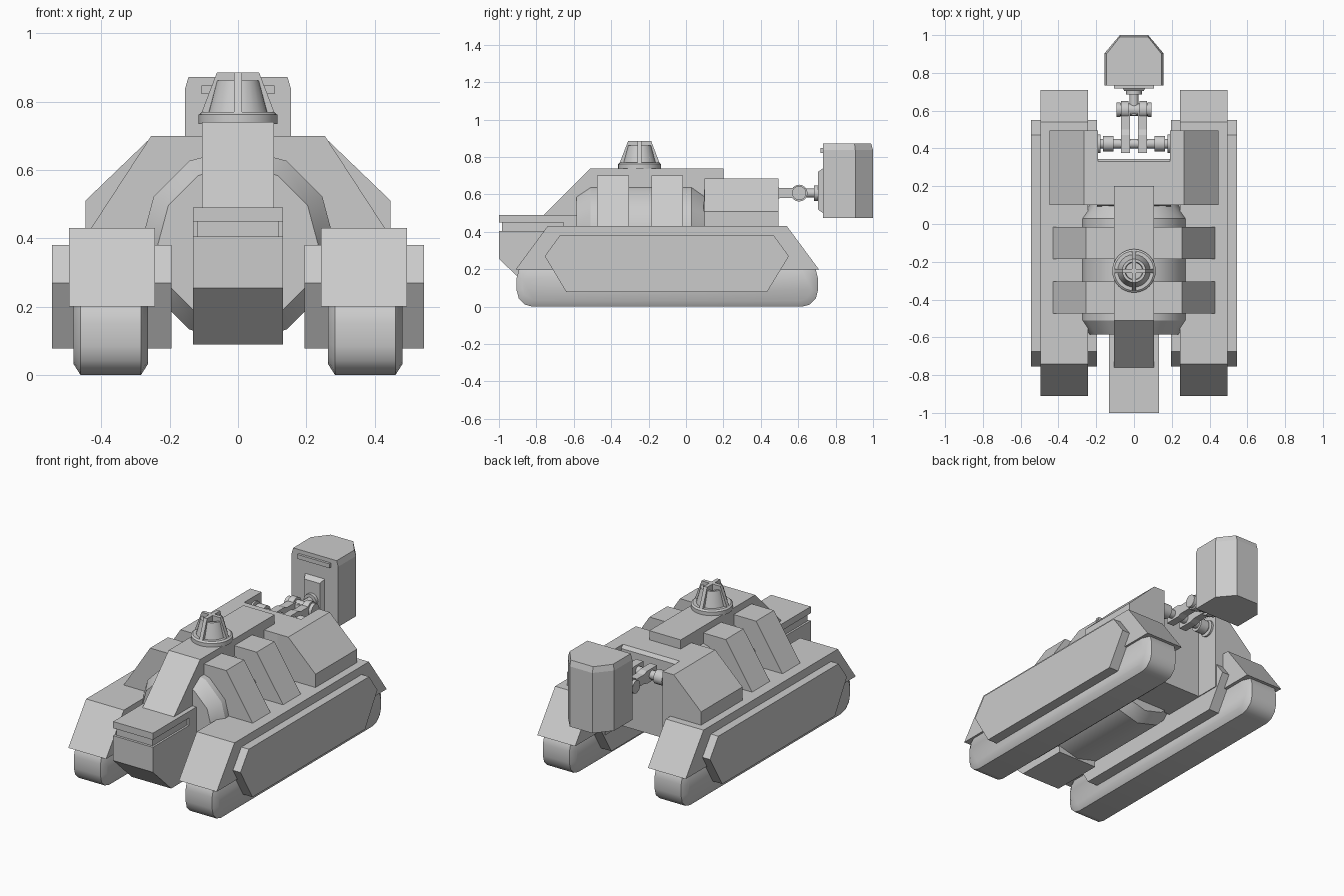
import bpy, bmesh, math
from mathutils import Vector

if "Cube" in bpy.data.objects:
    bpy.data.objects.remove(bpy.data.objects["Cube"])


def loft(name, axis, rings, mirror=False, smooth=False):
    """Solid through rings: (position on axis, [2D points]). 2D = remaining axes in order."""
    bm = bmesh.new()
    loops = []
    for p, pts in rings:
        loop = []
        for u, v in pts:
            co = {'x': (p, u, v), 'y': (u, p, v), 'z': (u, v, p)}[axis]
            loop.append(bm.verts.new(co))
        loops.append(loop)
    n = len(loops[0])
    for a, b in zip(loops, loops[1:]):
        for i in range(n):
            j = (i + 1) % n
            bm.faces.new((a[i], a[j], b[j], b[i]))
    bm.faces.new(loops[0])
    bm.faces.new(loops[-1])
    bmesh.ops.recalc_face_normals(bm, faces=bm.faces)
    me = bpy.data.meshes.new(name)
    bm.to_mesh(me)
    bm.free()
    ob = bpy.data.objects.new(name, me)
    bpy.context.collection.objects.link(ob)
    if mirror:
        ob.modifiers.new("Mirror", 'MIRROR').use_bisect_axis[0] = False
    if smooth:
        bpy.ops.object.select_all(action='DESELECT')
        ob.select_set(True)
        bpy.context.view_layer.objects.active = ob
        bpy.ops.object.shade_smooth_by_angle(angle=math.radians(32))
    return ob


def prism(name, axis, a, b, pts, mirror=False):
    return loft(name, axis, [(a, pts), (b, pts)], mirror)


def rect(u0, u1, v0, v1):
    return [(u0, v0), (u1, v0), (u1, v1), (u0, v1)]


def circle(cu, cv, r, n=16):
    return [(cu + r * math.cos(2 * math.pi * i / n), cv + r * math.sin(2 * math.pi * i / n))
            for i in range(n)]


def round_rect(u0, u1, v0, v1, r, seg=3):
    pts = []
    corners = [(u1 - r, v1 - r), (u0 + r, v1 - r), (u0 + r, v0 + r), (u1 - r, v0 + r)]
    for k, (cu, cv) in enumerate(corners):
        for i in range(seg + 1):
            t = math.pi / 2 * (k + i / seg)
            pts.append((cu + r * math.cos(t), cv + r * math.sin(t)))
    return pts


# Track units: tread, fender and hexagonal side panel
outer = round_rect(-.905, .705, 0, .24, .085)
inner = round_rect(-.872, .672, .033, .207, .06)
loft("track_tread", 'x', [(.263, inner), (.284, outer), (.461, outer), (.482, inner)], True, True)
prism("track_fender", 'x', .243, .495, [(-.91, .2), (-.74, .43), (.54, .43), (.71, .2)], True)
prism("track_side_panel", 'x', .195, .545,
      [(-.755, .27), (-.675, .38), (.47, .38), (.55, .27), (.433, .078), (-.64, .078)], True)

# Barrel shaped middle hull
loft("barrel_hull", 'y', [(y, circle(0, .38, r, 12)) for y, r in
                          ((-.585, .235), (-.51, .285), (.03, .285), (.1, .235))], smooth=True)

# Armour ribs over the barrel
for i, y in enumerate((-.475, -.185)):
    prism(f"armour_rib_{i + 1}", 'y', y, y + .17,
          [(-.43, .43), (-.254, .7), (.254, .7), (.43, .43)])

# Nose with recessed visor slot
prism("nose_lower", 'x', -.132, .132,
      [(-1, .405), (-1, .255), (-.825, .09), (-.5, .09), (-.5, .405)])
prism("nose_slot_core", 'x', -.12, .12, rect(-.985, -.6, .39, .46))
prism("nose_rear", 'x', -.132, .132, rect(-.655, -.56, .405, .45))
prism("nose_lid", 'x', -.132, .132, rect(-1, -.56, .45, .49))

# Top spine with sloped front
prism("spine", 'x', -.105, .105,
      [(-.765, .485), (-.51, .74), (.2, .74), (.2, .45), (-.6, .45)])

# Rear hull and shoulder armour
prism("rear_hull", 'x', -.195, .195,
      [(.08, .2), (.345, .2), (.345, .665), (.33, .685), (.1, .685)])
prism("shoulder_armour", 'y', .1, .495,
      [(.19, .2), (.19, .685), (.265, .685), (.447, .51), (.447, .43), (.25, .43), (.25, .2)], True)

# Sensor cage on top
ty = -.248
loft("sensor_base", 'z', [(z, circle(0, ty, r, 32)) for z, r in
                          ((.735, .115), (.762, .115), (.77, .105))], smooth=True)
loft("sensor_cone", 'z', [(z, circle(0, ty, r, 24)) for z, r in
                          ((.765, .088), (.862, .062), (.862, .048), (.84, .045))], smooth=True)
fin = [(-.108, .765), (-.062, .885), (.062, .885), (.108, .765)]
prism("sensor_fin_across", 'y', ty - .011, ty + .011, fin)
prism("sensor_fin_along", 'x', -.011, .011, [(u + ty, z) for u, z in fin])

# Linkage between hull and rear pack
zc = .607


def rod(name, a, b, y, r, mirror=False):
    loft(name, 'x', [(a, circle(y, zc, r)), (b, circle(y, zc, r))], mirror, True)


rod("hinge_shaft", -.195, .195, .425, .026)
rod("hinge_collar", .108, .165, .425, .042, True)
rod("hinge_end", .178, .195, .425, .05, True)
prism("link_arm", 'x', .022, .07,
      [(.375, .57), (.375, .645), (.47, .645), (.5, .635), (.6, .635),
       (.6, .58), (.5, .58), (.47, .57)], True)
rod("link_arm_eye", .03, .068, .605, .045, True)
rod("front_joint", -.08, .08, .605, .032)
rod("front_joint_cap", .072, .092, .605, .038, True)
loft("pack_rod", 'y', [(.575, circle(0, zc, .024)), (.72, circle(0, zc, .024))], smooth=True)
loft("pack_rod_collar", 'y', [(.685, circle(0, zc, .042)), (.715, circle(0, zc, .042))], smooth=True)
loft("pack_mount_plate", 'y', [(.705, rect(-.052, .052, .52, .72)),
                               (.74, rect(-.068, .068, .495, .745))])


# Rear pack with chamfered back corners and tapered lid
def pack_outline(d):
    return [(-.155 + d, .733), (.155 - d, .733), (.155 - d, .905 - d * .4), (.075, 1 - d),
            (-.075, 1 - d), (-.155 + d, .905 - d * .4)]


prism("rear_pack", 'z', .475, .832, pack_outline(0))
loft("rear_pack_lid", 'z', [(.832, pack_outline(0)), (.838, pack_outline(0)),
                            (.872, pack_outline(.01))])
prism("pack_handle", 'y', .718, .74, rect(-.107, .107, .822, .848))
